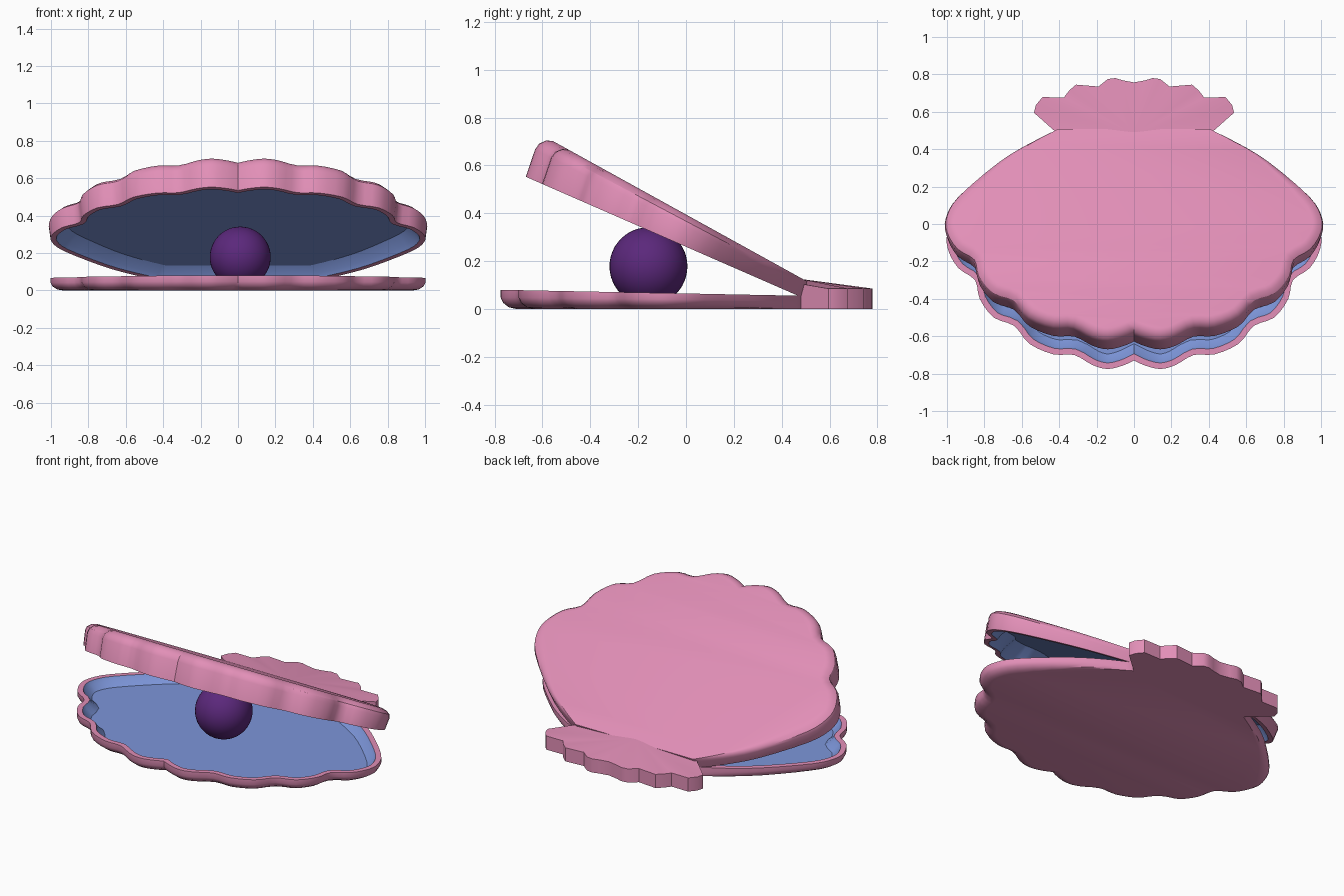
import bpy, bmesh, math
from mathutils import Vector, Matrix

if "Cube" in bpy.data.objects:
    bpy.data.objects.remove(bpy.data.objects["Cube"])


def material(name, rgb):
    m = bpy.data.materials.new(name)
    m.diffuse_color = (*rgb, 1)
    m.use_nodes = True
    m.node_tree.nodes["Principled BSDF"].inputs["Base Color"].default_value = m.diffuse_color
    return m


PINK = material("shell pink", (0.76, 0.275, 0.475))
BLUE = material("lining blue", (0.205, 0.305, 0.70))
PURPLE = material("pearl purple", (0.105, 0.021, 0.20))
HINGE_Y, LENGTH = 0.48, 1.26


def finish(bm, name, mats, angle=32):
    bmesh.ops.recalc_face_normals(bm, faces=bm.faces[:])
    me = bpy.data.meshes.new(name)
    bm.to_mesh(me)
    bm.free()
    for m in mats:
        me.materials.append(m)
    me.shade_smooth()
    me.set_sharp_from_angle(angle=math.radians(angle))
    ob = bpy.data.objects.new(name, me)
    bpy.context.collection.objects.link(ob)
    return ob


def smooth_curve(pts, steps):
    """Catmull-Rom through the points, with free ends."""
    p = [Vector(q) for q in pts]
    p = [p[0]] + p + [p[-1]]
    out = []
    for i in range(1, len(p) - 2):
        a, b, c, d = p[i - 1:i + 3]
        for k in range(steps):
            t = k / steps
            out.append(0.5 * (2 * b + (c - a) * t + (2 * a - 5 * b + 4 * c - d) * t * t
                              + (3 * b - a - 3 * c + d) * t ** 3))
    return out + [p[-1]]


def mirrored(half):
    """Half outline starting on x = 0, completed to the other side."""
    return half + [Vector((-v.x, v.y)) for v in reversed(half[1:])]


# Scalloped shell outline, from the front notch round to the hinge
HALF = [(0, -0.73), (0.06, -0.757), (0.14, -0.775), (0.22, -0.755), (0.32, -0.70), (0.43, -0.697),
        (0.56, -0.64), (0.64, -0.545), (0.75, -0.50), (0.825, -0.40), (0.85, -0.30),
        (0.94, -0.235), (0.995, -0.135), (0.995, -0.04), (0.93, 0.08), (0.72, 0.285),
        (0.555, 0.40), (0.405, HINGE_Y)]
OUTLINE = mirrored(smooth_curve(HALF, 3))


def inset(dist, fade):
    """Offset the outline inwards; fade removes the offset towards the hinge."""
    n, out = len(OUTLINE), []
    for i, p in enumerate(OUTLINE):
        e1 = (p - OUTLINE[i - 1]).normalized()
        e2 = (OUTLINE[(i + 1) % n] - p).normalized()
        n1, n2 = Vector((-e1.y, e1.x)), Vector((-e2.y, e2.x))
        m = (n1 + n2).normalized()
        d = dist * (min(1, (HINGE_Y - p.y) / 0.4) if fade else 1)
        out.append(p + m * d / max(0.7, m.dot(n1)))
    return out


def shell(name, outer, rim, outside, inside):
    """Dish made of rings: (inset, height fraction from outer plane to rim plane)."""
    bm = bmesh.new()
    rings = []
    for k, (d, f) in enumerate(outside + inside):
        ring = []
        for p in inset(d, k < len(outside)):
            t = (HINGE_Y - p.y) / LENGTH
            ring.append(bm.verts.new((p.x, p.y, outer(t) * (1 - f) + rim(t) * f)))
        rings.append(ring)
    n = len(OUTLINE)
    for k in range(len(rings) - 1):
        a, b = rings[k], rings[k + 1]
        for i in range(n):
            j = (i + 1) % n
            face = bm.faces.new((a[i], a[j], b[j], b[i]))
            face.material_index = int(k >= len(outside))
    bm.faces.new(rings[0])
    bm.faces.new(rings[-1]).material_index = 1
    return finish(bm, name, [PINK, BLUE])


# Lower shell lying on the ground
shell("lower_shell", lambda t: 0, lambda t: 0.055 + 0.025 * t,
      [(0.065, 0), (0.035, 0.08), (0.01, 0.32), (0, 0.6), (0, 1)],
      [(0.032, 1), (0.045, 0.7), (0.08, 0.25)])

# Upper shell, swung open about the hinge
lid = shell("upper_shell", lambda t: 0.07 + 0.117 * t, lambda t: 0,
            [(0.045, 0), (0.018, 0.06), (-0.004, 0.2), (-0.01, 0.36), (0, 1)],
            [(0.03, 1), (0.045, 0.75), (0.09, 0.35)])
lid.data.transform(Matrix.Translation((0, HINGE_Y, 0.05))
                   @ Matrix.Rotation(math.radians(-23.6), 4, 'X')
                   @ Matrix.Translation((0, -HINGE_Y, 0)))

# Scalloped hinge plate, slightly raised where it meets the lid
PLATE = [(0, 0.757), (0.06, 0.768), (0.10, 0.78), (0.14, 0.775), (0.19, 0.735), (0.31, 0.745),
         (0.345, 0.715), (0.375, 0.677), (0.49, 0.678), (0.525, 0.635), (0.535, 0.595),
         (0.405, HINGE_Y)]
bm = bmesh.new()
plan = mirrored([Vector(p) for p in PLATE])
low = [bm.verts.new((p.x, p.y, 0)) for p in plan]
top = [bm.verts.new((p.x, p.y, 0.105 if p.y < 0.5 else 0.085)) for p in plan]
peak = bm.verts.new((0, HINGE_Y, 0.125))
foot = bm.verts.new((0, HINGE_Y, 0))
for i in range(len(plan)):
    j = (i + 1) % len(plan)
    if plan[i].y < 0.5 and plan[j].y < 0.5:   # front edge, split at the peak
        bm.faces.new((low[i], foot, peak, top[i]))
        bm.faces.new((foot, low[j], top[j], peak))
    else:
        bm.faces.new((low[i], low[j], top[j], top[i]))
        bm.faces.new((top[i], top[j], peak))
        bm.faces.new((low[i], low[j], foot))
finish(bm, "hinge_plate", [PINK])

# Pearl
bm = bmesh.new()
bmesh.ops.create_uvsphere(bm, u_segments=40, v_segments=24, radius=0.163)
pearl = finish(bm, "pearl", [PURPLE], 60)
pearl.location = (0.012, -0.157, 0.178)
